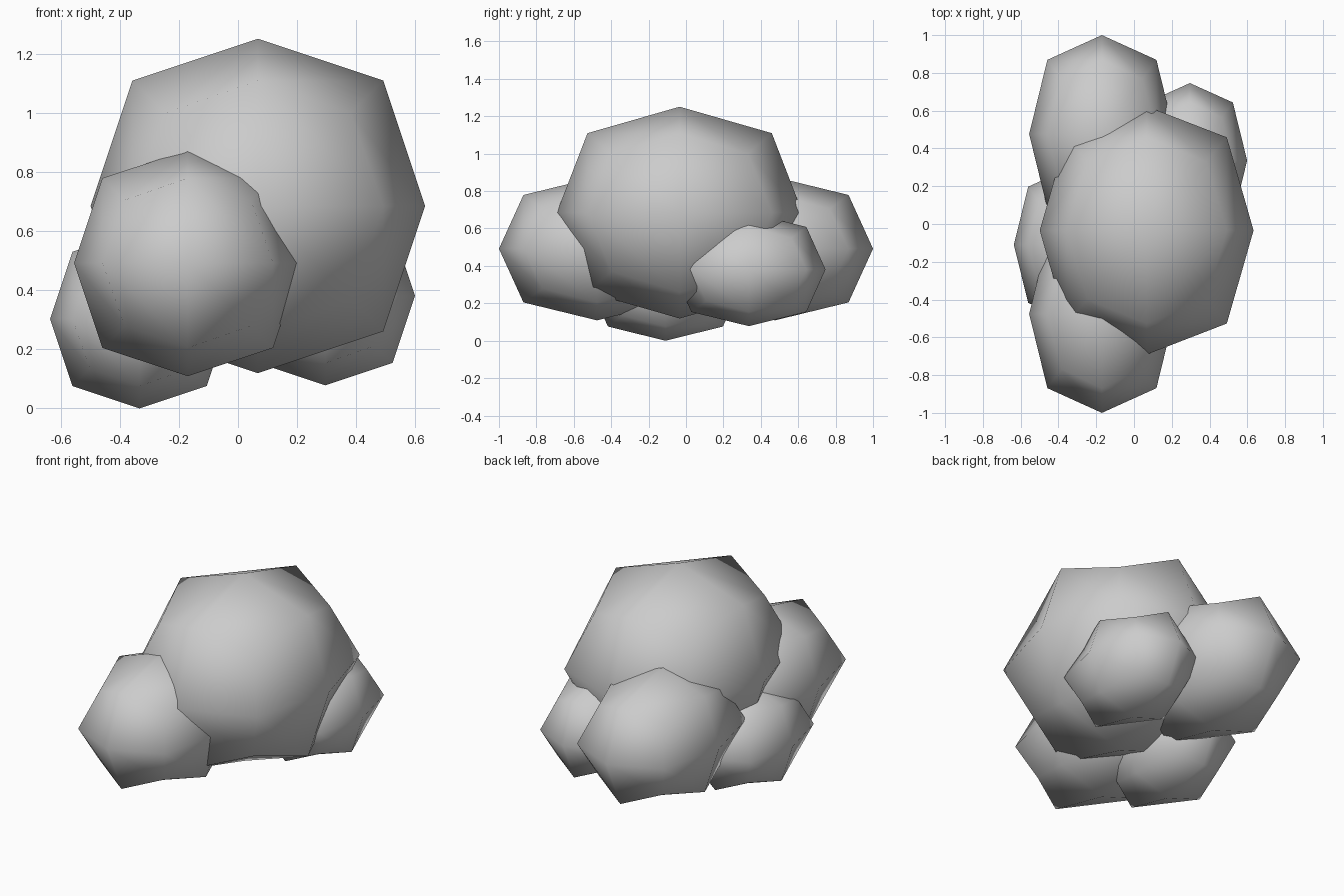
import bpy

if "Cube" in bpy.data.objects:
    bpy.data.objects.remove(bpy.data.objects["Cube"])


def clump(name, centre, half):
    """Rounded leaf clump: a cube smoothed by one subdivision level."""
    bpy.ops.mesh.primitive_cube_add(size=2, location=centre)
    ob = bpy.context.object
    ob.name = name
    ob.scale = half
    bpy.ops.object.transform_apply(location=False, rotation=False, scale=True)
    sub = ob.modifiers.new("round", 'SUBSURF')
    sub.levels = sub.render_levels = 1
    sub.use_limit_surface = False
    bpy.ops.object.shade_smooth()
    return ob


# Large central mass
clump("main_clump", (0.067, -0.034, 0.685), (0.566, 0.657, 0.566))

# Matching medium clumps at front and back
for name, side in (("front_clump", -1), ("back_clump", 1)):
    clump(name, (-0.17, side * 0.476, 0.492), (0.385, 0.524, 0.383))

# Small low clumps at the sides
small = (0.303, 0.41, 0.303)
clump("left_clump", (-0.333, -0.11, 0.303), small)
clump("right_clump", (0.296, 0.336, 0.381), small)
